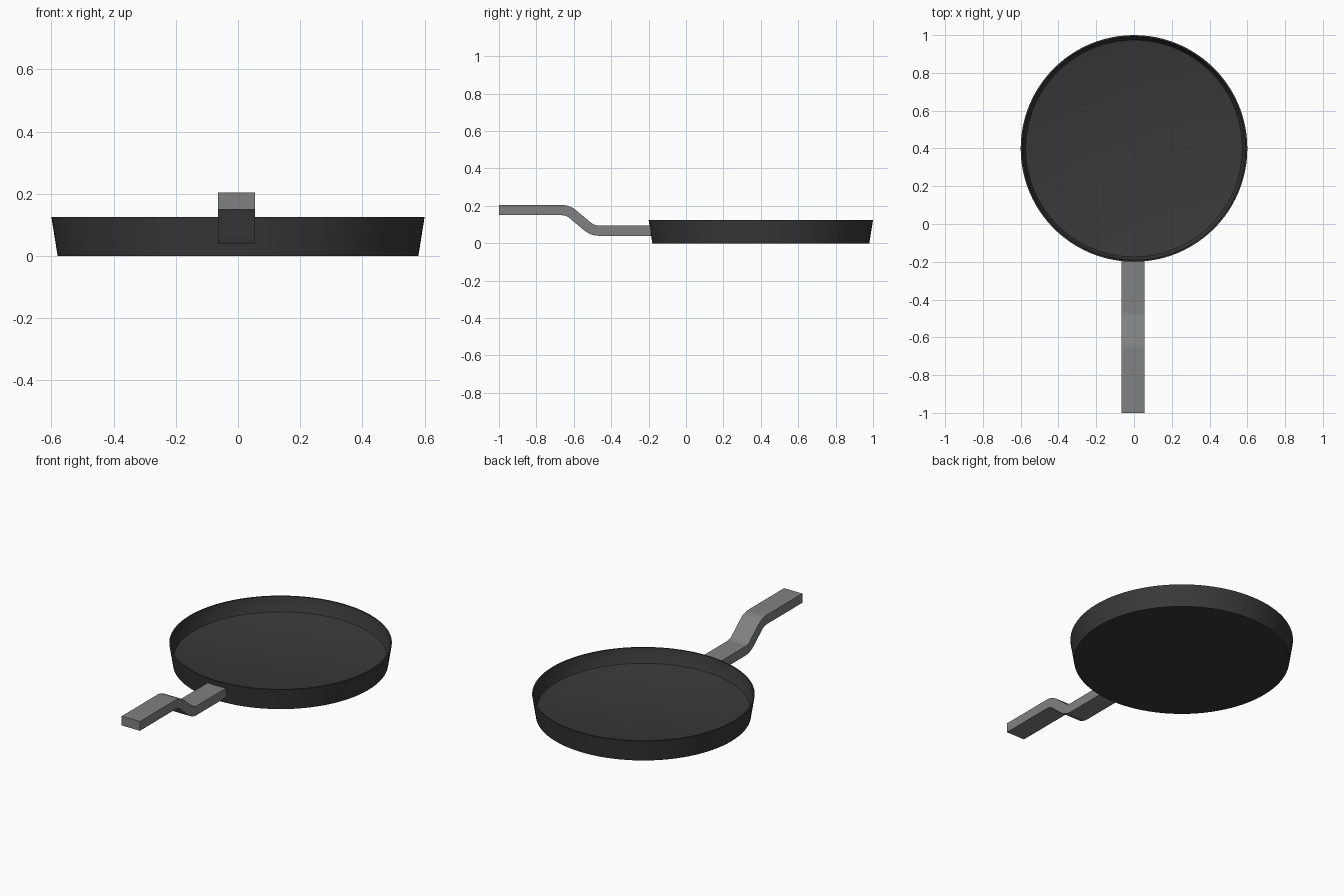
import bpy, bmesh, math
from mathutils import Vector

if "Cube" in bpy.data.objects:
    bpy.data.objects.remove(bpy.data.objects["Cube"])


def material(name, value):
    m = bpy.data.materials.new(name)
    m.diffuse_color = (*value, 1)
    m.use_nodes = True
    m.node_tree.nodes["Principled BSDF"].inputs["Base Color"].default_value = m.diffuse_color
    return m


def finish(bm, name, mat, angle):
    bmesh.ops.recalc_face_normals(bm, faces=bm.faces)
    mesh = bpy.data.meshes.new(name)
    bm.to_mesh(mesh)
    bm.free()
    obj = bpy.data.objects.new(name, mesh)
    bpy.context.collection.objects.link(obj)
    mesh.materials.append(mat)
    bpy.ops.object.select_all(action='DESELECT')
    bpy.context.view_layer.objects.active = obj
    obj.select_set(True)
    bpy.ops.object.shade_smooth_by_angle(angle=math.radians(angle))
    return obj


iron = material("dark iron", (0.04, 0.04, 0.04))
steel = material("grey handle", (0.215, 0.22, 0.22))

# Pan: lathed profile (radius, height), from the underside over the rim to the floor
SIDES = 96
profile = [(0.58, 0), (0.60, 0.125), (0.592, 0.125), (0.577, 0.045),
           (0.574, 0.040), (0.566, 0.037)]
bm = bmesh.new()
rings = []
for r, z in profile:
    rings.append([bm.verts.new((r * math.cos(a), 0.4 + r * math.sin(a), z))
                  for a in (2 * math.pi * i / SIDES for i in range(SIDES))])
for lo, hi in zip(rings, rings[1:]):
    for i in range(SIDES):
        j = (i + 1) % SIDES
        bm.faces.new((lo[i], lo[j], hi[j], hi[i]))
bm.faces.new(rings[0])
bm.faces.new(rings[-1])
finish(bm, "pan", iron, 35)

# Handle: rectangular bar swept along a centre line with an S bend
TILT, RADIUS, SLOPE, STEPS = math.radians(40), 0.098, 0.1, 8
path = [(Vector((-1.0, 0.1775)), 0.0)]
p = Vector((-0.667, 0.1775))
arc = [TILT * i / STEPS for i in range(STEPS + 1)]
for t in arc:
    path.append((p + RADIUS * Vector((math.sin(t), math.cos(t) - 1)), t))
p = path[-1][0] + SLOPE * Vector((math.cos(TILT), -math.sin(TILT)))
for t in reversed(arc):
    path.append((p + RADIUS * Vector((math.sin(TILT) - math.sin(t),
                                      math.cos(TILT) - math.cos(t))), t))
path.append((Vector((-0.187, path[-1][0].y)), 0.0))

bm = bmesh.new()
sections = []
for c, t in path:
    n = Vector((math.sin(t), math.cos(t))) * 0.0275
    sections.append([bm.verts.new((x, *(c + s * n)))
                     for x, s in ((-0.065, -1), (0.055, -1), (0.055, 1), (-0.065, 1))])
for a, b in zip(sections, sections[1:]):
    for i in range(4):
        j = (i + 1) % 4
        bm.faces.new((a[i], a[j], b[j], b[i]))
bm.faces.new(sections[0])
bm.faces.new(sections[-1])
finish(bm, "handle", steel, 30)
